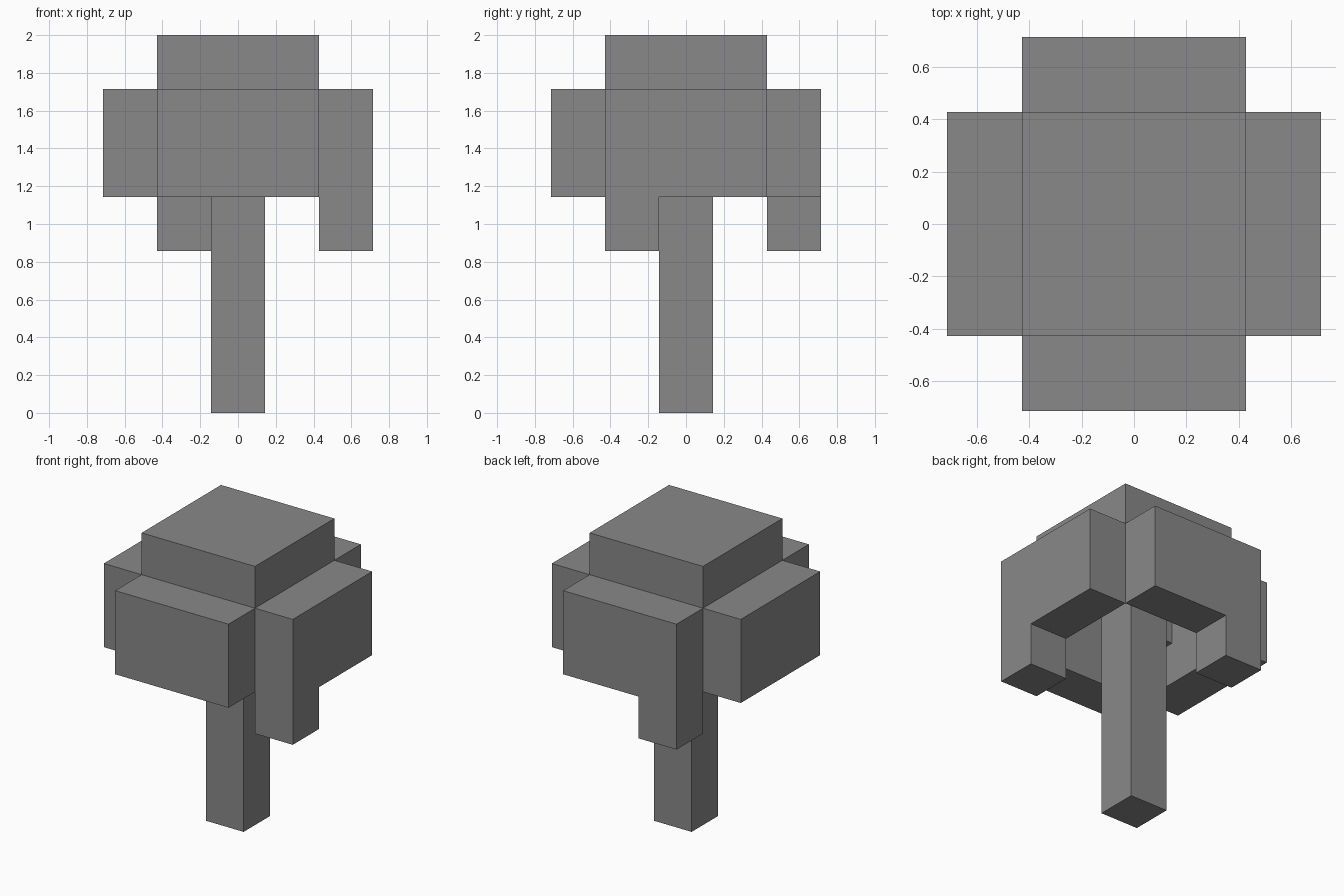
import bpy, bmesh, math
from mathutils import Matrix, Vector

if "Cube" in bpy.data.objects:
    bpy.data.objects.remove(bpy.data.objects["Cube"])

U = 2 / 7  # one block of the grid

grey = bpy.data.materials.new("mid_grey")
grey.diffuse_color = (0.25, 0.25, 0.25, 1)
grey.use_nodes = True
grey.node_tree.nodes["Principled BSDF"].inputs["Base Color"].default_value = grey.diffuse_color


def slab(name, profile, y0, y1, turn=0):
    """Extrude an (x, z) outline from y0 to y1, then turn it about z."""
    bm = bmesh.new()
    face = bm.faces.new([bm.verts.new((x * U, y0 * U, z * U)) for x, z in profile])
    new = bmesh.ops.extrude_face_region(bm, geom=[face])["geom"]
    verts = [v for v in new if isinstance(v, bmesh.types.BMVert)]
    bmesh.ops.translate(bm, verts=verts, vec=Vector((0, (y1 - y0) * U, 0)))
    bm.transform(Matrix.Rotation(math.radians(turn), 4, 'Z'))
    bmesh.ops.recalc_face_normals(bm, faces=bm.faces)
    mesh = bpy.data.meshes.new(name)
    bm.to_mesh(mesh)
    bm.free()
    mesh.materials.append(grey)
    obj = bpy.data.objects.new(name, mesh)
    bpy.context.collection.objects.link(obj)


def rect(x0, x1, z0, z1):
    return [(x0, z0), (x1, z0), (x1, z1), (x0, z1)]


# Trunk and crown
slab("trunk", rect(-.5, .5, 0, 6), -.5, .5)
slab("crown", rect(-1.5, 1.5, 6, 7), -1.5, 1.5)

# Leaf walls around the hollow canopy; two have a hanging end
plain = rect(-1.5, 1.5, 4, 6)
hanging = [(-1.5, 3), (-.5, 3), (-.5, 4), (1.5, 4), (1.5, 6), (-1.5, 6)]
hanging_back = hanging
slab("front_leaves", plain, -2.5, -1.5)
slab("right_leaves", hanging, -2.5, -1.5, 90)
slab("back_leaves", hanging_back, 1.5, 2.5)
slab("left_leaves", plain, -2.5, -1.5, -90)

# Inner leaf block tucked in the corner under the crown
slab("inner_leaves", rect(-1.5, -.5, 5, 6), -1.5, -.5)
